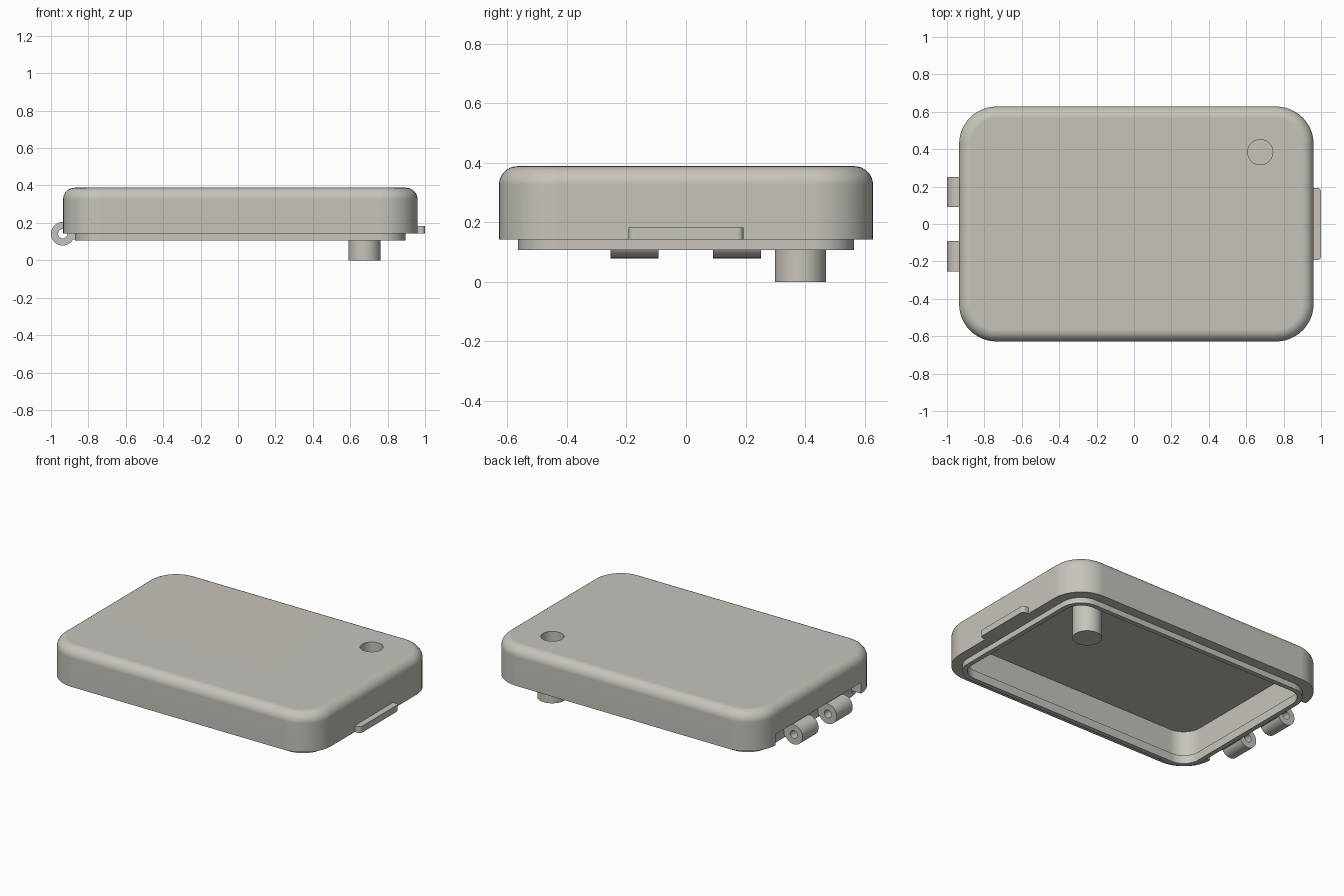
import bpy, bmesh, math

if "Cube" in bpy.data.objects:
    bpy.data.objects.remove(bpy.data.objects["Cube"])

mat = bpy.data.materials.new("warm_grey")
mat.diffuse_color = (0.57, 0.55, 0.50, 1)
mat.use_nodes = True
mat.node_tree.nodes["Principled BSDF"].inputs["Base Color"].default_value = mat.diffuse_color

X0, X1, Y = -0.935, 0.96, 0.628       # outer outline
LIP, SEAM, ROOF, TOP = 0.106, 0.142, 0.326, 0.388
CORNER, FILLET = 0.2, 0.062
HINGE = (-0.937, 0.142)               # hinge axis x, z


def finish(name, bm):
    bmesh.ops.recalc_face_normals(bm, faces=bm.faces)
    me = bpy.data.meshes.new(name)
    bm.to_mesh(me)
    bm.free()
    ob = bpy.data.objects.new(name, me)
    bpy.context.collection.objects.link(ob)
    me.materials.append(mat)
    return ob


def outline(x0, x1, y0, y1, r, seg=12):
    """Rounded rectangle, counter-clockwise."""
    pts = []
    for i, (cx, cy) in enumerate([(x1 - r, y1 - r), (x0 + r, y1 - r),
                                  (x0 + r, y0 + r), (x1 - r, y0 + r)]):
        for k in range(seg + 1):
            a = math.pi / 2 * (i + k / seg)
            pts.append((cx + r * math.cos(a), cy + r * math.sin(a)))
    return pts


def loft(name, rings):
    """Skin (outline, z) rings and cap both ends."""
    bm = bmesh.new()
    loops = [[bm.verts.new((x, y, z)) for x, y in pts] for pts, z in rings]
    n = len(loops[0])
    for a, b in zip(loops, loops[1:]):
        for i in range(n):
            j = (i + 1) % n
            bm.faces.new((a[i], a[j], b[j], b[i]))
    bm.faces.new(loops[0])
    bm.faces.new(loops[-1])
    return finish(name, bm)


def cylinder(name, r, start, length, axis="Z", seg=48):
    """Cylinder from a start point along +Z or +Y."""
    bm = bmesh.new()
    bmesh.ops.create_cone(bm, cap_ends=True, segments=seg, radius1=r,
                          radius2=r, depth=length)
    bmesh.ops.translate(bm, verts=bm.verts, vec=(0, 0, length / 2))
    for v in bm.verts:
        x, y, z = v.co
        v.co = (x, z, -y) if axis == "Y" else (x, y, z)
        for i in range(3):
            v.co[i] += start[i]
    return finish(name, bm)


def box(name, x0, x1, y0, y1, z0, z1):
    bm = bmesh.new()
    bmesh.ops.create_cube(bm, size=1)
    for v in bm.verts:
        v.co = (x1 if v.co.x > 0 else x0, y1 if v.co.y > 0 else y0,
                z1 if v.co.z > 0 else z0)
    return finish(name, bm)


def combine(target, tool, operation):
    mod = target.modifiers.new(operation.lower(), "BOOLEAN")
    mod.operation, mod.object, mod.solver = operation, tool, "EXACT"
    bpy.context.view_layer.objects.active = target
    bpy.ops.object.modifier_apply(modifier=mod.name)
    bpy.data.objects.remove(tool)


def inset(d):
    return outline(X0 + d, X1 - d, -Y + d, Y - d, CORNER - d)


# Lid shell: roof, inner wall, ledge behind the lip, lip, seam step, outer wall, rounded top
rings = [(inset(0.079), ROOF), (inset(0.079), 0.16), (inset(0.094), 0.16),
         (inset(0.094), LIP), (inset(0.064), LIP), (inset(0.064), SEAM),
         (inset(0), SEAM)]
for k in range(9):
    a = math.pi / 2 * k / 8
    rings.append((inset(FILLET * (1 - math.cos(a))),
                  TOP - FILLET + FILLET * math.sin(a)))
lid = loft("lid", rings)

# Clearance channel for the hinge
combine(lid, cylinder("channel_cutter", 0.07, (HINGE[0], -0.43, HINGE[1]), 0.86, "Y"),
        "DIFFERENCE")

# Post hanging from the roof, with a deep blind hole from the top
combine(lid, cylinder("post", 0.086, (0.676, 0.384, 0), 0.35), "UNION")
combine(lid, cylinder("hole_cutter", 0.067, (0.675, 0.384, 0.02), 0.6), "DIFFERENCE")

# Hinge knuckles, each with a short arm to the wall and a pin hole
knuckles = []
for side, y0 in (("front", -0.253), ("back", 0.091)):
    k = cylinder(side + "_hinge_knuckle", 0.063, (HINGE[0], y0, HINGE[1]), 0.161, "Y")
    combine(k, box("arm", HINGE[0], -0.862, y0, y0 + 0.161, SEAM - 0.03, SEAM + 0.055), "UNION")
    combine(k, cylinder("pin_cutter", 0.025, (HINGE[0], y0 - 0.1, HINGE[1]), 0.4, "Y", 24),
            "DIFFERENCE")
    knuckles.append(k)

# Finger tab for opening
tab_outline = outline(0.93, 1.0, -0.193, 0.193, 0.02, 6)
tab = loft("finger_tab", [(tab_outline, SEAM), (tab_outline, 0.183)])

for ob in [lid, tab] + knuckles:
    bpy.ops.object.select_all(action="DESELECT")
    ob.select_set(True)
    bpy.context.view_layer.objects.active = ob
    bpy.ops.object.shade_smooth_by_angle(angle=math.radians(30))
    # keep the large flat faces flat next to the rounded edges
    wn = ob.modifiers.new("weighted_normals", "WEIGHTED_NORMAL")
    wn.keep_sharp = True
